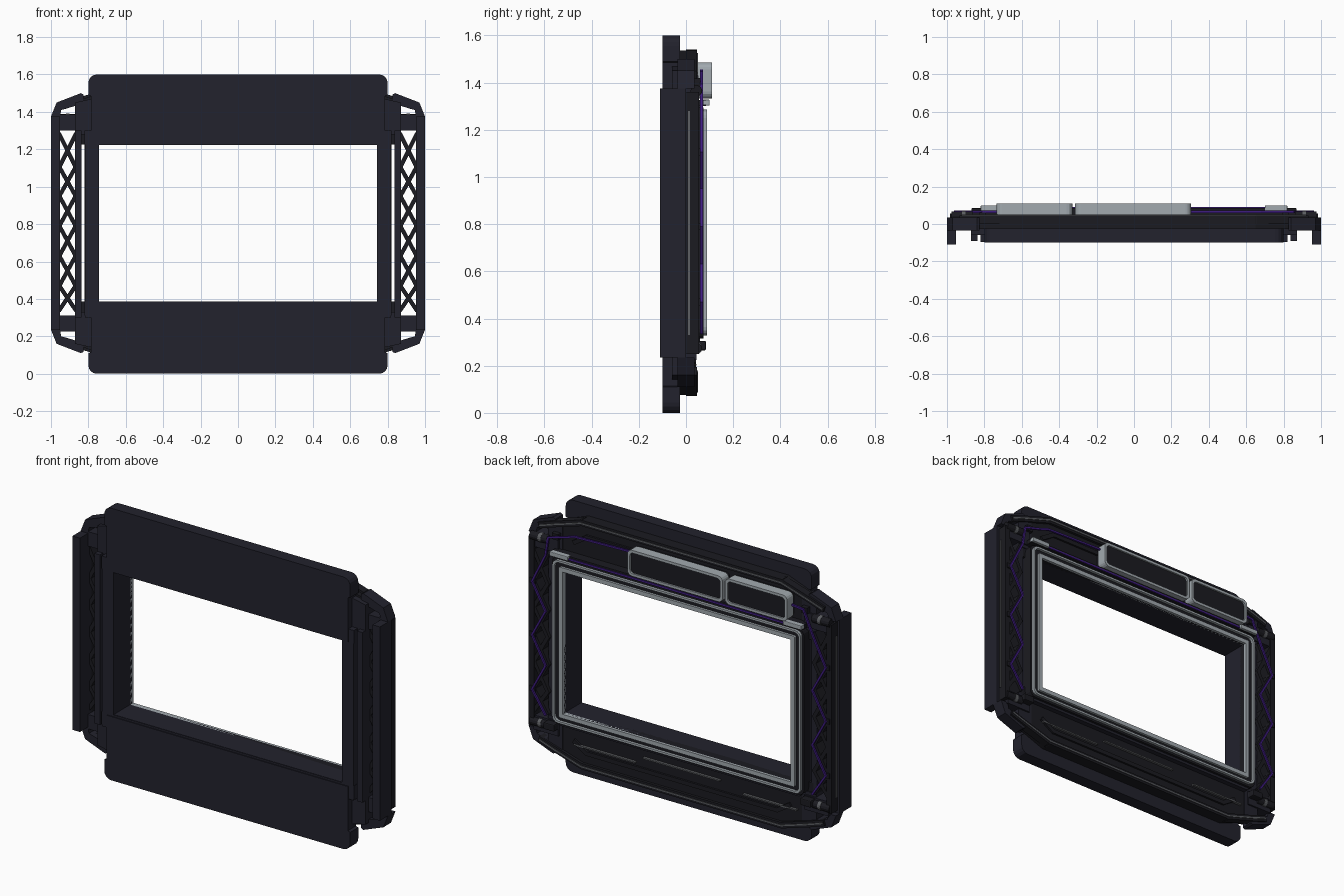
import bpy, bmesh, math
from mathutils import Vector

if "Cube" in bpy.data.objects:
    bpy.data.objects.remove(bpy.data.objects["Cube"])


def material(name, rgb):
    m = bpy.data.materials.new(name)
    m.diffuse_color = (*rgb, 1)
    m.use_nodes = True
    m.node_tree.nodes["Principled BSDF"].inputs["Base Color"].default_value = m.diffuse_color
    return m


NAVY = material("dark navy", (0.016, 0.016, 0.026))
BLACK = material("near black", (0.011, 0.011, 0.015))
GREY = material("light grey", (0.36, 0.40, 0.43))
MID = material("mid grey", (0.11, 0.115, 0.125))
PURPLE = material("purple", (0.05, 0.012, 0.22))


def finish(name, bm, mat):
    bmesh.ops.recalc_face_normals(bm, faces=bm.faces)
    me = bpy.data.meshes.new(name)
    bm.to_mesh(me)
    bm.free()
    me.materials.append(mat)
    ob = bpy.data.objects.new(name, me)
    bpy.context.collection.objects.link(ob)
    return ob


def prism(name, pts, y0, y1, mat, bevel=0):
    """Extrude an x-z outline from y0 to y1."""
    bm = bmesh.new()
    a = [bm.verts.new((x, y0, z)) for x, z in pts]
    b = [bm.verts.new((x, y1, z)) for x, z in pts]
    n = len(pts)
    bm.faces.new(a)
    bm.faces.new(b[::-1])
    for i in range(n):
        bm.faces.new((a[i], b[i], b[(i + 1) % n], a[(i + 1) % n]))
    ob = finish(name, bm, mat)
    if bevel:
        mod = ob.modifiers.new("soft edge", 'BEVEL')
        mod.width, mod.segments = bevel, 2
    return ob


def box(name, x0, x1, y0, y1, z0, z1, mat, bevel=0):
    return prism(name, [(x0, z0), (x1, z0), (x1, z1), (x0, z1)], y0, y1, mat, bevel)


def rounded(x0, x1, z0, z1, r, steps=4):
    pts = []
    for cx, cz, a0 in ((x1 - r, z1 - r, 0), (x0 + r, z1 - r, 90),
                       (x0 + r, z0 + r, 180), (x1 - r, z0 + r, 270)):
        for i in range(steps + 1):
            a = math.radians(a0 + 90 * i / steps)
            pts.append((cx + r * math.cos(a), cz + r * math.sin(a)))
    return pts


def ring(name, outer, inner, y0, y1, mat):
    bm = bmesh.new()
    loops = [[bm.verts.new((x, y, z)) for x, z in p]
             for p, y in ((outer, y0), (outer, y1), (inner, y1), (inner, y0))]
    n = len(outer)
    for k in range(4):
        p, q = loops[k], loops[(k + 1) % 4]
        for i in range(n):
            j = (i + 1) % n
            bm.faces.new((p[i], p[j], q[j], q[i]))
    return finish(name, bm, mat)


def bars(name, pts, w, y0, y1, mat):
    """Flat strips of width w along an x-z path."""
    for i, (p, q) in enumerate(zip(pts, pts[1:])):
        p, q = Vector(p), Vector(q)
        d = (q - p).normalized()
        s = Vector((-d.y, d.x)) * w / 2
        e = d * w * 0.25
        prism(f"{name}_{i}", [p - e - s, q + e - s, q + e + s, p - e + s], y0, y1, mat)


def rod(name, x0, x1, y, z, r, mat):
    bm = bmesh.new()
    bmesh.ops.create_cone(bm, cap_ends=True, segments=12, radius1=r, radius2=r, depth=abs(x1 - x0))
    for v in bm.verts:
        v.co = Vector((v.co.z + (x0 + x1) / 2, v.co.y + y, v.co.x + z))
    return finish(name, bm, mat)


def sym(pts, s):
    return [(s * x, z) for x, z in pts]


def flip(pts, up):
    return [(x, z if up else 1.61 - z) for x, z in pts]


# Top and bottom: front bars, shoulders and back plates
for up, tag in ((True, "upper"), (False, "lower")):
    r = rounded(-0.8, 0.8, 1.485, 1.6, 0.045)
    cap = r[:10] + [(-0.8, 1.49), (-0.785, 1.485), (-0.785, 1.225), (0.785, 1.225), (0.785, 1.485), (0.8, 1.49)]
    cap = [(x, z if up else 1.61 - z - 0.01) for x, z in cap]
    prism(tag + "_front_bar", cap, -0.1, -0.025, NAVY)
    prism(tag + "_front_shoulder", flip([(-0.82, 1.225), (0.82, 1.225), (0.82, 1.30), (-0.82, 1.30)], up),
          -0.095, 0.0, NAVY)
    half = [(0.85, 1.225), (0.85, 1.46), (0.65, 1.535)]
    plate = half + sym(half[::-1], -1)
    prism(tag + "_back_plate", flip(plate, up), -0.027, 0.03, BLACK)
    # Raised rim with a thin grey line
    path = [(-0.92, 1.435), (-0.83, 1.465), (-0.65, 1.52), (0.65, 1.52), (0.83, 1.465), (0.92, 1.435)]
    bars(tag + "_rim", flip(path, up), 0.035, 0.0, 0.046, BLACK)
    bars(tag + "_rim_line", flip(path, up), 0.008, 0.046, 0.05, MID)
    inner = [(-0.7, 1.39), (-0.62, 1.44), (0.62, 1.44), (0.7, 1.39)]
    bars(tag + "_inner_rim", flip(inner, up), 0.025, 0.03, 0.042, BLACK)

# Grooves on the lower back plate
for x0, x1, z in ((0.3, 0.7, 0.2), (-0.75, -0.4, 0.2), (-0.25, 0.25, 0.24)):
    box("lower_groove_line", x0, x1, 0.03, 0.045, z, z + 0.008, MID)

# Window tunnel and back frame
hole = rounded(-0.743, 0.743, 0.387, 1.223, 0.002)
ring("window_tunnel", rounded(-0.785, 0.785, 0.3, 1.3, 0.01), hole, -0.093, 0.06, NAVY)
ring("back_frame", rounded(-0.82, 0.82, 0.315, 1.295, 0.04), hole, 0.02, 0.074, BLACK)
ring("frame_outer_trim", rounded(-0.808, 0.808, 0.328, 1.285, 0.035),
     rounded(-0.796, 0.796, 0.34, 1.273, 0.03), 0.07, 0.09, GREY)
ring("window_lip", rounded(-0.768, 0.768, 0.362, 1.248, 0.01), hole, 0.06, 0.088, GREY)

# Side assemblies
for s, tag in ((1, "right"), (-1, "left")):
    def sbox(name, x0, x1, *rest):
        return box(tag + name, min(s * x0, s * x1), max(s * x0, s * x1), *rest)

    sbox("_window_post", 0.743, 0.818, -0.095, 0.03, 0.3, 1.3, NAVY)
    sbox("_inner_post", 0.836, 0.872, -0.09, 0.03, 0.3, 1.3, NAVY)
    sbox("_outer_rail", 0.952, 1.0, -0.11, 0.0, 0.235, 1.375, NAVY)
    sbox("_rail_back", 0.952, 0.985, 0.0, 0.055, 0.25, 1.36, BLACK)
    sbox("_rail_line", 0.98, 0.99, 0.008, 0.018, 0.33, 1.28, MID)
    # Lattice made of two crossing zigzags
    zs = [1.28, 1.105, 0.95, 0.79, 0.63, 0.47, 0.34]
    for k in (0, 1):
        zig = [(s * (0.868 if (i + k) % 2 == 0 else 0.955), z) for i, z in enumerate(zs)]
        bars(f"{tag}_lattice_{k}", zig, 0.022, -0.02, 0.05, BLACK)
    for z in zs[1::2]:
        sbox("_lattice_node", 0.94, 0.975, 0.03, 0.062, z - 0.015, z + 0.015, BLACK)
    # Corner braces, crossbars and hinge rods
    for up, lv in ((True, "upper"), (False, "lower")):
        brace = [(0.825, 1.445), (0.825, 1.493), (0.84, 1.5), (0.97, 1.45), (1.0, 1.375),
                 (0.952, 1.375), (0.945, 1.41)]
        prism(f"{tag}_{lv}_brace", flip(sym(brace, s), up), -0.035, 0.035, NAVY)
        cross = [(0.80, 1.3), (0.96, 1.3), (0.96, 1.385), (0.80, 1.385)]
        prism(f"{tag}_{lv}_crossbar", flip(sym(cross, s), up), -0.035, 0.045, NAVY)
        post = [(0.78, 1.28), (0.872, 1.28), (0.872, 1.45), (0.78, 1.47)]
        prism(f"{tag}_{lv}_corner_block", flip(sym(post, s), up), -0.06, 0.035, NAVY)
        z = 1.365 if up else 0.275
        rod(f"{tag}_{lv}_hinge_rod", s * 0.86, s * 0.975, 0.043, z, 0.024, BLACK)
        rod(f"{tag}_{lv}_hinge_band", s * 0.9, s * 0.92, 0.043, z, 0.026, MID)
    sbox("_lower_latch", 0.80, 0.87, 0.03, 0.085, 0.265, 0.305, BLACK, 0.006)
    # Zigzag cable
    cable = [(s * (0.868 if i % 2 == 0 else 0.955), z) for i, z in enumerate(zs)]
    lead = [(0.3, 1.45), (0.68, 1.44), (0.74, 1.42), (0.85, 1.39)] if s > 0 else \
        [(-0.72, 1.42), (-0.81, 1.41)]
    bars(tag + "_cable", lead + cable, 0.011, 0.06, 0.071, PURPLE)
    # Cable clamps holding the lead to the plate
    sbox("_cable_clamp", 0.79, 0.83, 0.03, 0.062, 1.385, 1.42, BLACK)
    # Grey ends of the strip above the window
    sbox("_strip_end", 0.70, 0.82, 0.07, 0.1, 1.302, 1.328, GREY, 0.004)

# Strip above the window with a purple line
box("top_strip", -0.82, 0.82, 0.03, 0.085, 1.3, 1.325, BLACK)
box("top_strip_line", -0.7, 0.7, 0.085, 0.09, 1.305, 1.315, PURPLE)

# Two grey-rimmed boxes on the back
for name, x0, x1 in (("large", -0.315, 0.305), ("small", -0.735, -0.33)):
    o = rounded(x0, x1, 1.332, 1.485, 0.03)
    i = rounded(x0 + 0.016, x1 - 0.016, 1.348, 1.469, 0.02)
    ring(name + "_box_rim", o, i, 0.05, 0.11, GREY)
    prism(name + "_box_panel", i, 0.03, 0.1, BLACK)
    prism(name + "_box_base", rounded(x0 + 0.01, x1 - 0.01, 1.34, 1.477, 0.02), 0.025, 0.052, BLACK)
